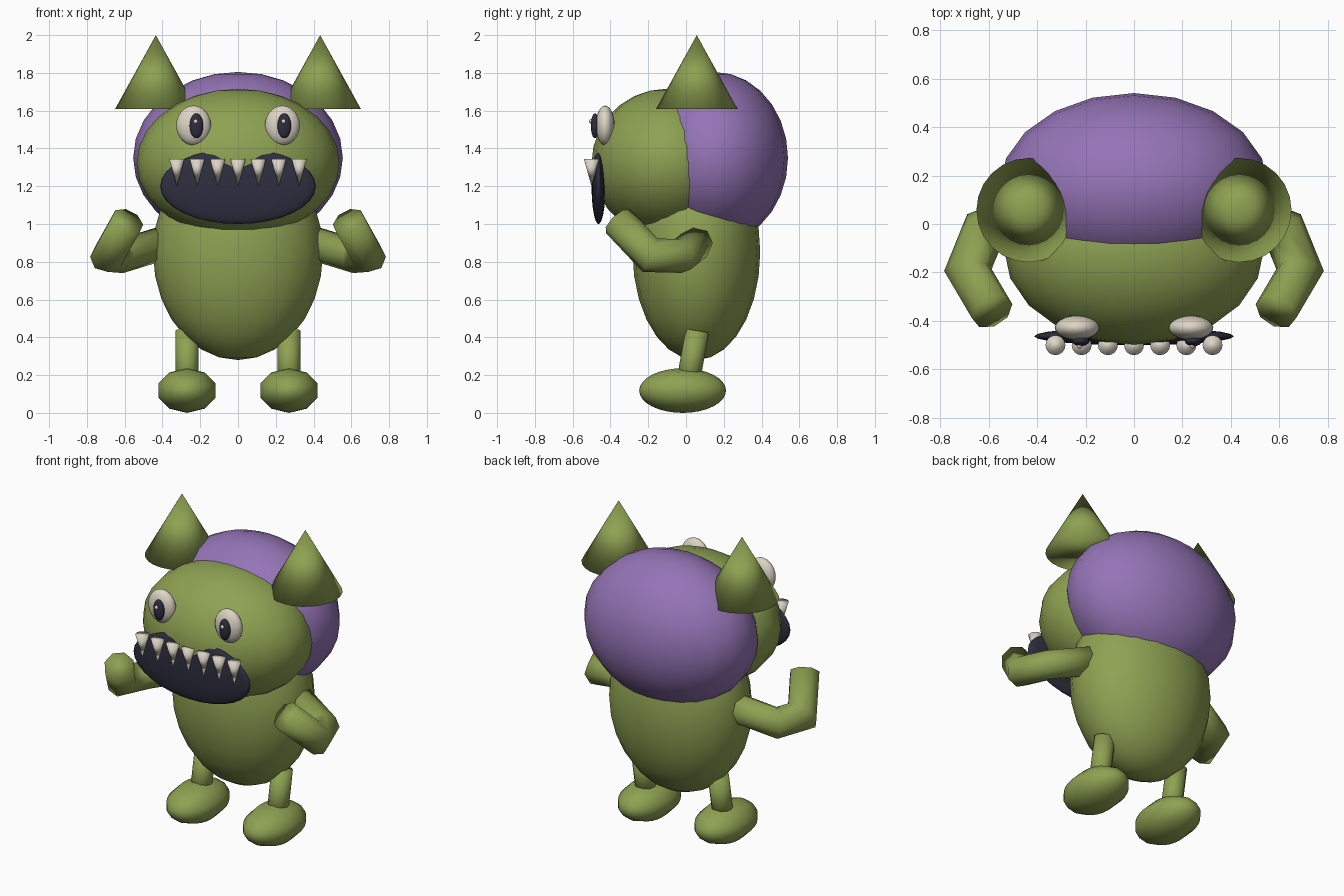
import bpy, bmesh, math
from mathutils import Vector, Matrix

if "Cube" in bpy.data.objects:
    bpy.data.objects.remove(bpy.data.objects["Cube"])


def material(name, rgb):
    m = bpy.data.materials.new(name)
    m.diffuse_color = (*rgb, 1)
    m.use_nodes = True
    m.node_tree.nodes["Principled BSDF"].inputs["Base Color"].default_value = m.diffuse_color
    return m


GREEN = material("moss green", (0.27, 0.36, 0.085))
PURPLE = material("purple", (0.30, 0.175, 0.47))
CREAM = material("cream", (0.72, 0.66, 0.56))
DARK = material("dark navy", (0.027, 0.027, 0.050))


def finish(name, bm, mat):
    """Turn a bmesh into a smooth, single coloured object."""
    bmesh.ops.recalc_face_normals(bm, faces=bm.faces)
    for f in bm.faces:
        f.smooth = True
    me = bpy.data.meshes.new(name)
    bm.to_mesh(me)
    bm.free()
    me.materials.append(mat)
    ob = bpy.data.objects.new(name, me)
    bpy.context.collection.objects.link(ob)
    return ob


def ellipsoid(name, centre, radii, mat, segs=20, rings=14, pole_y=False):
    bm = bmesh.new()
    bmesh.ops.create_uvsphere(bm, u_segments=segs, v_segments=rings, radius=1)
    if pole_y:
        bmesh.ops.rotate(bm, verts=bm.verts, matrix=Matrix.Rotation(math.pi / 2, 3, 'X'))
    bmesh.ops.scale(bm, verts=bm.verts, vec=radii)
    bmesh.ops.translate(bm, verts=bm.verts, vec=centre)
    return finish(name, bm, mat)


def cone(name, start, end, r1, r2, mat, segs):
    """Cone or cylinder running from start to end."""
    a, b = Vector(start), Vector(end)
    bm = bmesh.new()
    bmesh.ops.create_cone(bm, cap_ends=True, segments=segs, radius1=r1, radius2=r2,
                          depth=(b - a).length)
    turn = Vector((0, 0, 1)).rotation_difference(b - a).to_matrix().to_4x4()
    bmesh.ops.transform(bm, verts=bm.verts, matrix=Matrix.Translation((a + b) / 2) @ turn)
    return finish(name, bm, mat)


def tube(name, points, radius, mat, sides=8):
    """Capped tube along a bent path, mitred at each joint."""
    pts = [Vector(p) for p in points]
    dirs = [(q - p).normalized() for p, q in zip(pts, pts[1:])]
    bm = bmesh.new()
    side = dirs[0].cross(Vector((0, 0, 1))).normalized()
    up = side.cross(dirs[0])
    ring = [bm.verts.new(pts[0] + radius * (side * math.cos(t) + up * math.sin(t)))
            for t in (2 * math.pi * i / sides for i in range(sides))]
    bm.faces.new(ring)
    for i, d in enumerate(dirs):
        # slide the previous ring along this segment onto the joint plane
        n = (d + dirs[i + 1]).normalized() if i + 1 < len(dirs) else d
        new = [bm.verts.new(v.co + d * ((pts[i + 1] - v.co).dot(n) / d.dot(n))) for v in ring]
        for j in range(sides):
            k = (j + 1) % sides
            bm.faces.new((ring[j], ring[k], new[k], new[j]))
        ring = new
    bm.faces.new(ring)
    return finish(name, bm, mat)


# Body, face and hair
ellipsoid("body", (0, 0.055, 0.85), (0.45, 0.338, 0.57), GREEN)
ellipsoid("head", (0, -0.10, 1.323), (0.537, 0.40, 0.393), GREEN)
ellipsoid("hair", (0, 0.15, 1.35), (0.555, 0.39, 0.455), PURPLE)

# Mouth and teeth
ellipsoid("mouth", (0, -0.463, 1.20), (0.412, 0.037, 0.20), DARK, 24, 16)
for i in range(7):
    x = (i - 3) * 0.108
    cone(f"tooth_{i + 1}", (x, -0.50, 1.345), (x, -0.50, 1.20), 0.041, 0, CREAM, 16)

for s, label in ((-1, "left"), (1, "right")):
    # Eyes, both pupils shifted the same way
    ellipsoid(f"{label}_eye", (s * 0.235, -0.428, 1.522), (0.092, 0.05, 0.105), CREAM)
    px = s * 0.2325 + 0.0125
    ellipsoid(f"{label}_pupil", (px, -0.482, 1.52), (0.036, 0.022, 0.066), DARK, 16, 12)
    ellipsoid(f"{label}_glint", (px - 0.004, -0.502, 1.543), (0.012, 0.012, 0.012), CREAM, 10, 8)

    # Ears
    cone(f"{label}_ear", (s * 0.435, 0.057, 1.61), (s * 0.435, 0.057, 2.0), 0.215, 0, GREEN, 24)

    # Arms
    tube(f"{label}_arm", [(s * 0.36, 0.07, 0.91), (s * 0.62, -0.03, 0.83),
                          (s * 0.685, -0.19, 0.835), (s * 0.585, -0.36, 1.015)], 0.09, GREEN)

    # Legs and feet
    cone(f"{label}_leg", (s * 0.27, 0.005, 0.13), (s * 0.27, 0.06, 0.435), 0.062, 0.062, GREEN, 12)
    ellipsoid(f"{label}_foot", (s * 0.27, -0.018, 0.118), (0.16, 0.23, 0.118), GREEN, 10, 16, True)
